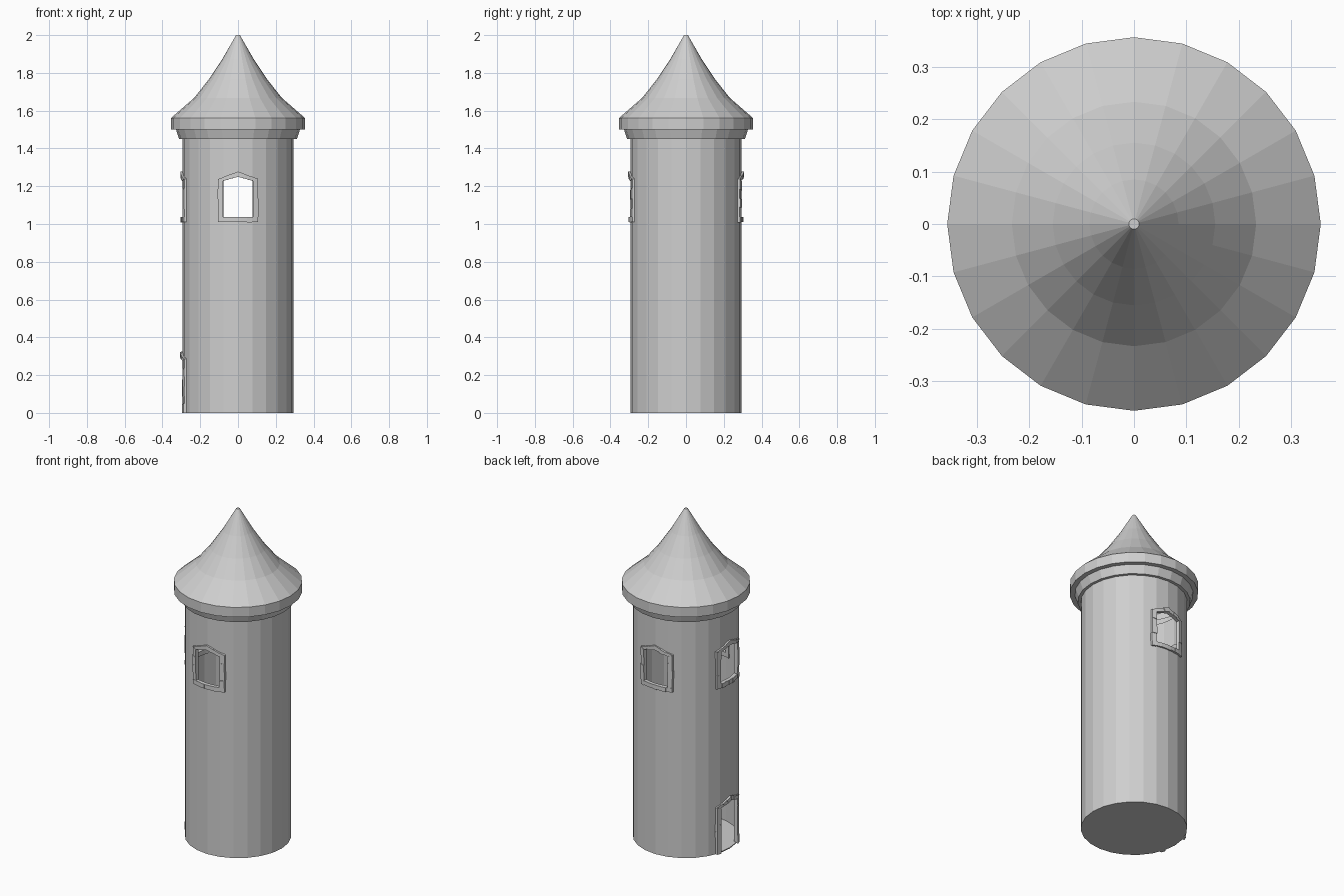
import bpy, bmesh, math, random
from mathutils import Vector

random.seed(4)
cube = bpy.data.objects.get("Cube")
if cube:
    bpy.data.objects.remove(cube, do_unlink=True)

SIDES, R = 24, 0.295      # tower facets and radius
HALF, BORDER = 0.08, 0.026  # opening half width and stone border

stone_grey = bpy.data.materials.new("stone_grey")
stone_grey.use_nodes = True
grey = (0.62, 0.62, 0.62, 1)
stone_grey.diffuse_color = grey
stone_grey.node_tree.nodes["Principled BSDF"].inputs["Base Color"].default_value = grey


def add_object(name, bm):
    bmesh.ops.recalc_face_normals(bm, faces=bm.faces)
    mesh = bpy.data.meshes.new(name)
    bm.to_mesh(mesh)
    bm.free()
    mesh.materials.append(stone_grey)
    obj = bpy.data.objects.new(name, mesh)
    bpy.context.collection.objects.link(obj)
    return obj


def lathe(profile):
    """Faceted solid of revolution, capped at both ends."""
    bm = bmesh.new()
    rings = []
    for r, z in profile:
        rings.append([bm.verts.new((r * math.cos(a), r * math.sin(a), z))
                      for a in (math.tau * i / SIDES for i in range(SIDES))])
    for low, high in zip(rings, rings[1:]):
        for i in range(SIDES):
            j = (i + 1) % SIDES
            bm.faces.new((low[i], low[j], high[j], high[i]))
    bm.faces.new(rings[0][::-1])
    bm.faces.new(rings[-1])
    return bm


def axes(facing):
    """Outward and sideways directions of an opening."""
    out = Vector((math.cos(facing), math.sin(facing), 0))
    return out, Vector((-out.y, out.x, 0))


def cut_opening(bm, facing, bottom, spring, peak):
    """Slice the wall along a gabled outline and remove the inside."""
    out, side = axes(facing)
    up = Vector((0, 0, 1))
    slope = (peak - spring) / HALF
    planes = [(side * HALF, side), (-side * HALF, -side),
              (up * peak, up + side * slope), (up * peak, up - side * slope)]
    if bottom > 0:
        planes.append((up * bottom, -up))

    def wall_faces():
        return [f for f in bm.faces if abs(f.normal.z) < 0.1
                and f.calc_center_median().dot(out) > R * 0.8
                and f.calc_center_median().z < 1.45]
    bm.normal_update()
    for co, no in planes:
        faces = wall_faces()
        geom = faces + list({e for f in faces for e in f.edges}) \
            + list({v for f in faces for v in f.verts})
        bmesh.ops.bisect_plane(bm, geom=geom, plane_co=co, plane_no=no, dist=1e-5)
        bm.normal_update()
    inside = [f for f in wall_faces()
              if all((f.calc_center_median() - co).dot(no) < 0 for co, no in planes)]
    bmesh.ops.delete(bm, geom=inside, context='FACES')


def add_block(bm, facing, quad):
    """One stone: a quad in wall coordinates wrapped round the tower."""
    out, side = axes(facing)
    rad = 0.304 + random.uniform(-0.002, 0.003)
    layers = []
    for r in (0.281, rad):
        layers.append([bm.verts.new(side * u + out * math.sqrt(r * r - u * u)
                                    + Vector((0, 0, z))) for u, z in quad])
    back, front = layers
    bm.faces.new(back[::-1])
    bm.faces.new(front)
    for i in range(4):
        j = (i + 1) % 4
        bm.faces.new((back[i], back[j], front[j], front[i]))


def add_row(bm, facing, inner, outer, count):
    """Row of slightly uneven stones between an inner and an outer edge."""
    cuts = [0] + [(i + random.uniform(-0.15, 0.15)) / count
                  for i in range(1, count)] + [1]
    ia, ib, oa, ob = (Vector(p) for p in (*inner, *outer))
    for a, b in zip(cuts, cuts[1:]):
        grow = random.uniform(0.96, 1.08)
        pa, pb = ia.lerp(ib, a), ia.lerp(ib, b)
        qa, qb = oa.lerp(ob, a), oa.lerp(ob, b)
        add_block(bm, facing, [pa, pb, pa.lerp(qa, 0) + (pb - pa) + (qb - pb) * grow,
                               pa + (qa - pa) * grow])


def stone_frame(name, facing, bottom, spring, peak):
    bm = bmesh.new()
    wide = HALF + BORDER
    for s in (-1, 1):
        # jamb, then half of the arch
        add_row(bm, facing, [(s * HALF, bottom), (s * HALF, spring)],
                [(s * wide, bottom), (s * wide, spring + 0.01)],
                max(4, round((spring - bottom) / 0.045)))
        add_row(bm, facing, [(s * HALF, spring), (0, peak)],
                [(s * wide, spring + 0.01), (0, peak + BORDER)], 3)
    if bottom > 0:
        add_row(bm, facing, [(-wide, bottom), (wide, bottom)],
                [(-wide, bottom - BORDER), (wide, bottom - BORDER)], 7)
    add_object(name, bm)


FRONT, BACK, RIGHT = -math.pi / 2, math.pi / 2, math.pi
WINDOW = (1.037, 1.228, 1.25)
openings = [("front_window_frame", FRONT, *WINDOW),
            ("back_window_frame", BACK, *WINDOW),
            ("right_window_frame", RIGHT, *WINDOW),
            ("door_frame", RIGHT, 0.0, 0.275, 0.297)]

# hollow tower: wall, cornice, eaves and flared spire in one shell
tower = lathe([(R, 0), (R, 1.45), (0.312, 1.45), (0.328, 1.5), (0.356, 1.5),
               (0.356, 1.56), (0.233, 1.667), (0.155, 1.765), (0.085, 1.87),
               (0.01, 2.0)])
for _, facing, bottom, spring, peak in openings:
    cut_opening(tower, facing, bottom, spring, peak)
tower_obj = add_object("tower", tower)
wall = tower_obj.modifiers.new("wall_thickness", 'SOLIDIFY')
wall.thickness = 0.006
wall.offset = -1

# stone surrounds
for opening in openings:
    stone_frame(*opening)
